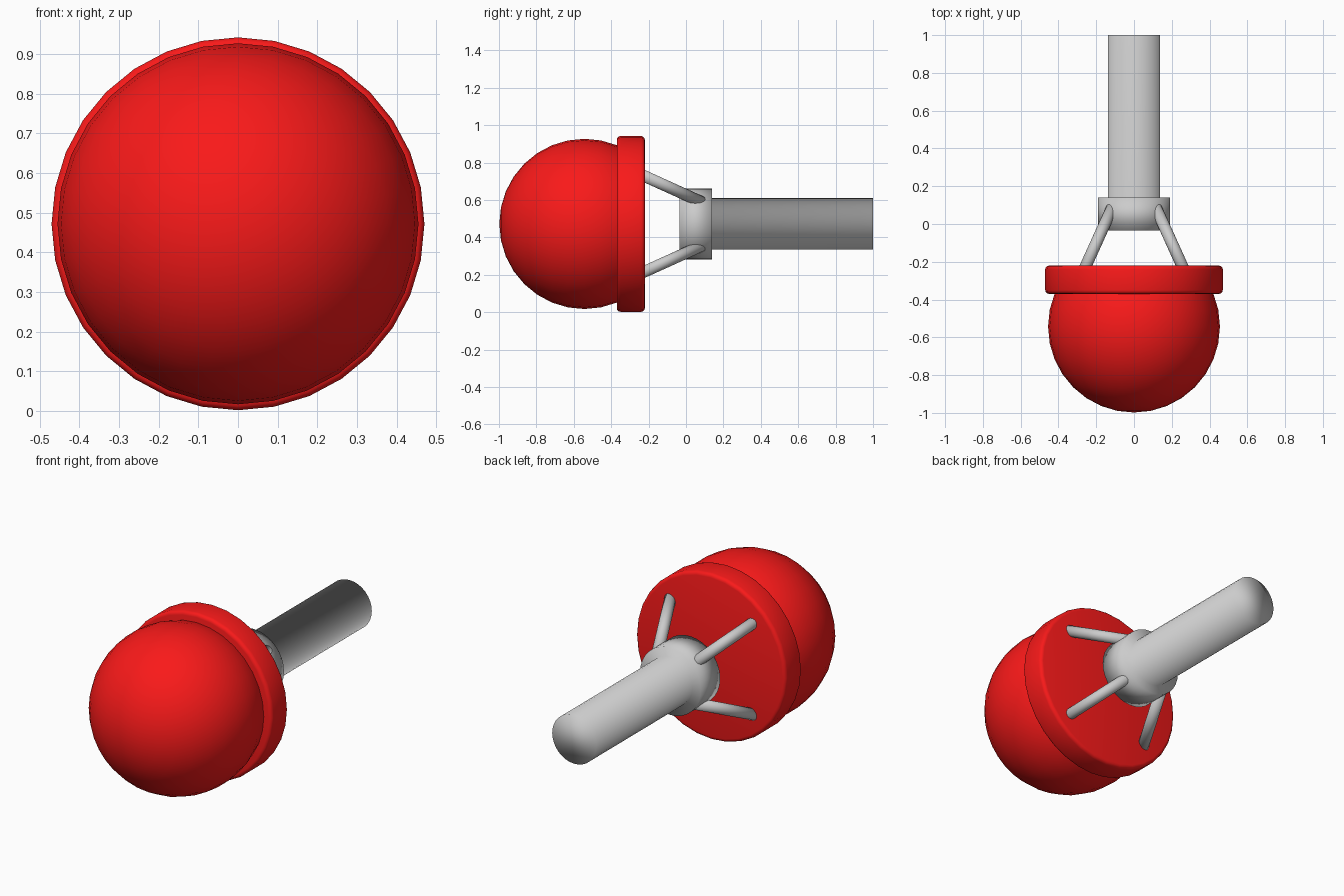
import bpy, bmesh
from math import sin, cos, pi, radians
from mathutils import Vector

if "Cube" in bpy.data.objects:
    bpy.data.objects.remove(bpy.data.objects["Cube"])

CZ = 0.472      # height of the common axis, which runs along y
SIDES = 32

red = bpy.data.materials.new("red")
red.diffuse_color = (0.95, 0.01, 0.01, 1)
red.use_nodes = True
red.node_tree.nodes["Principled BSDF"].inputs["Base Color"].default_value = red.diffuse_color


def lathe(name, profile, material=None):
    """Spin (radius, y) points about the y axis; close both ends."""
    bm = bmesh.new()
    rings = []
    for r, y in profile:
        n = 1 if r < 1e-5 else SIDES
        rings.append([bm.verts.new((r * cos(2 * pi * i / SIDES), y, r * sin(2 * pi * i / SIDES)))
                      for i in range(n)])
    for a, b in zip(rings, rings[1:]):
        for i in range(SIDES):
            j = (i + 1) % SIDES
            if len(a) == 1:
                bm.faces.new((a[0], b[i], b[j]))
            else:
                bm.faces.new((a[i], a[j], b[j], b[i]))
    for ring in (rings[0], rings[-1]):
        if len(ring) > 1:
            bm.faces.new(ring)
    return finish(name, bm, (0, 0, CZ), material)


def finish(name, bm, location, material=None):
    bmesh.ops.recalc_face_normals(bm, faces=bm.faces)
    for f in bm.faces:
        f.smooth = True
    me = bpy.data.meshes.new(name)
    bm.to_mesh(me)
    bm.free()
    ob = bpy.data.objects.new(name, me)
    ob.location = location
    bpy.context.collection.objects.link(ob)
    if material:
        me.materials.append(material)
    return ob


# Ball-shaped dome, running back into the rim
R = 0.455
lathe("dome", [(R * sin(k * pi / 16), -0.543 - R * cos(k * pi / 16)) for k in range(12)], red)

# Flat rim disc with rounded edges
B, RIM, Y0, Y1 = 0.02, 0.47, -0.37, -0.22
steps = [radians(a) for a in (0, 30, 60, 90)]
front = [(RIM - B + B * sin(a), Y0 + B - B * cos(a)) for a in steps]
back = [(RIM - B + B * cos(a), Y1 - B + B * sin(a)) for a in steps]
lathe("rim", front + back, red)

# Collar and shaft in one turned piece
lathe("shaft", [(0.19, -0.035), (0.19, 0.14), (0.138, 0.14), (0.138, 1.0)])

# Four diagonal struts from rim to collar
for n in range(4):
    a = radians(45 + 90 * n)
    out = Vector((cos(a), 0, sin(a)))
    p = out * 0.398 + Vector((0, -0.28, 0))
    q = out * 0.155 + Vector((0, 0.10, 0))
    d = q - p
    bm = bmesh.new()
    bmesh.ops.create_cone(bm, cap_ends=True, segments=SIDES, radius1=0.031,
                          radius2=0.031, depth=d.length)
    ob = finish(f"strut_{n + 1}", bm, (p + q) / 2 + Vector((0, 0, CZ)))
    ob.rotation_euler = d.to_track_quat('Z', 'Y').to_euler()
